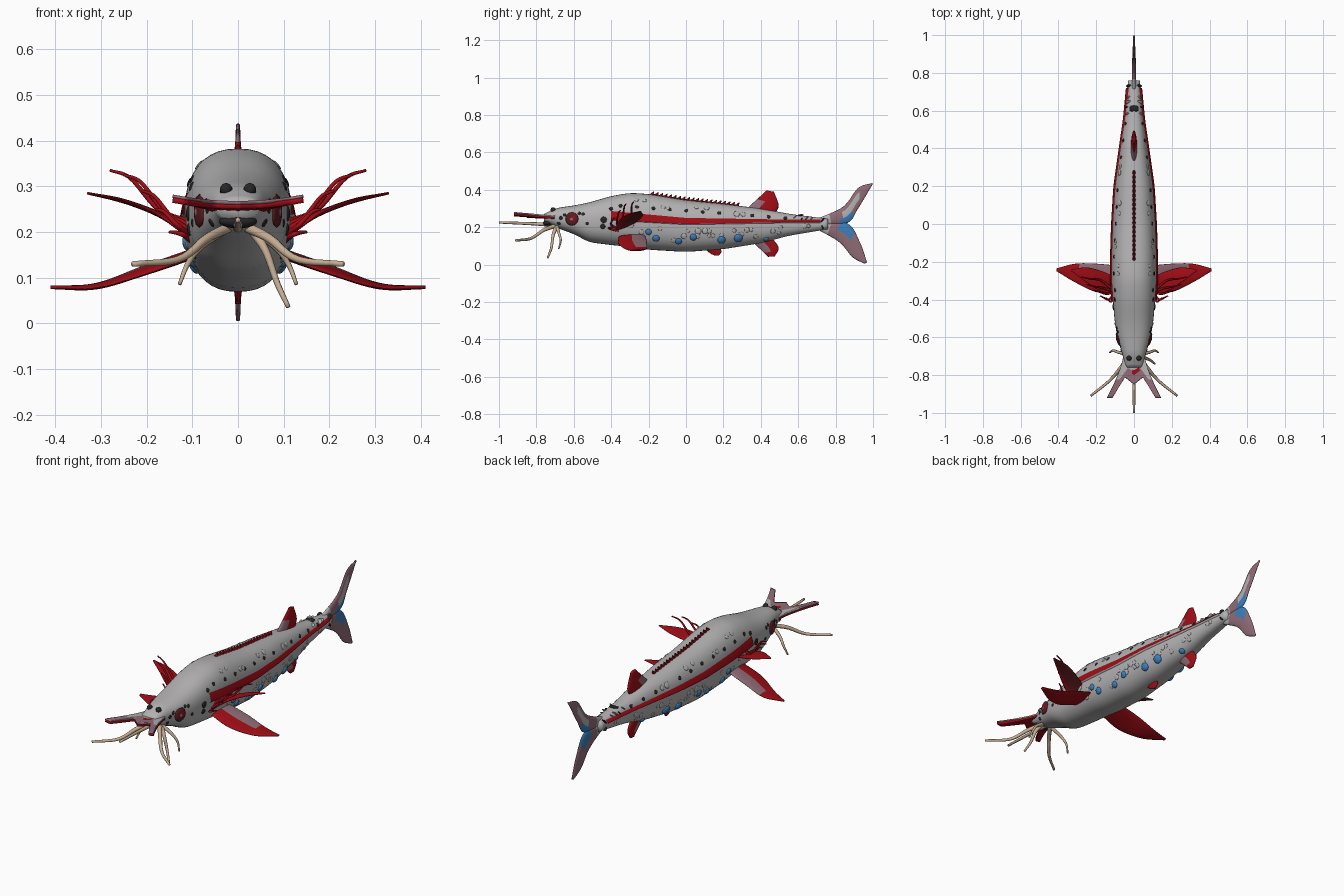
import bpy, bmesh, math, random
from mathutils import Vector, Matrix

random.seed(4)
if "Cube" in bpy.data.objects:
    bpy.data.objects.remove(bpy.data.objects["Cube"])


def material(name, r, g, b):
    m = bpy.data.materials.new(name)
    m.use_nodes = True
    m.diffuse_color = (r, g, b, 1)
    bsdf = next(n for n in m.node_tree.nodes if n.type == 'BSDF_PRINCIPLED')
    bsdf.inputs["Base Color"].default_value = (r, g, b, 1)
    return m


GREY = material("skin grey", .45, .44, .445)
RED = material("fin red", .35, .004, .008)
DARK = material("dark red", .11, .012, .015)
MAUVE = material("mauve", .28, .15, .18)
BLUE = material("spot blue", .045, .21, .5)
BLACK = material("spot black", .02, .02, .022)
BEIGE = material("barbel beige", .58, .43, .3)

# Body stations: y, top, bottom, half width
STATIONS = [(-.76, .265, .235, .045), (-.71, .3, .205, .056), (-.66, .308, .185, .07),
            (-.6, .316, .165, .088), (-.52, .332, .12, .102), (-.4, .367, .105, .112),
            (-.3, .384, .095, .117), (-.2, .378, .08, .118), (0, .345, .068, .112),
            (.2, .325, .083, .1), (.4, .3, .115, .072), (.55, .272, .155, .05),
            (.76, .245, .19, .03)]


def station(y):
    y = min(max(y, STATIONS[0][0]), STATIONS[-1][0])
    for a, b in zip(STATIONS, STATIONS[1:]):
        if y <= b[0]:
            return Vector(a[1:]).lerp(Vector(b[1:]), (y - a[0]) / (b[0] - a[0]))


def profile(y):
    return sum((station(y + k * .015) for k in range(-2, 3)), Vector()) / 5


def power(v):
    return math.copysign(abs(v) ** .85, v)


def surf(y, angle, out=0):
    top, low, w = profile(y)
    c, s = math.cos(angle), math.sin(angle)
    return Vector(((w + out) * power(c), y,
                   (top + low) / 2 + ((top - low) / 2 + out) * power(s)))


def angle_at(y, z):
    top, low, w = profile(y)
    s = max(-1, min(1, (2 * z - top - low) / (top - low)))
    return math.asin(math.copysign(abs(s) ** (1 / .85), s))


def finish(bm, name, mats, smooth=True):
    me = bpy.data.meshes.new(name)
    bmesh.ops.recalc_face_normals(bm, faces=bm.faces)
    bm.to_mesh(me)
    bm.free()
    ob = bpy.data.objects.new(name, me)
    bpy.context.collection.objects.link(ob)
    for m in mats:
        me.materials.append(m)
    for p in me.polygons:
        p.use_smooth = smooth
    return ob


def grid(name, rows, mats, rule=None, closed=False, caps=False, thick=0):
    """Loft rows of points; rule(u, v) picks the colour of each face."""
    bm = bmesh.new()
    vs = [[bm.verts.new(p) for p in row] for row in rows]
    n, m = len(vs), len(vs[0])
    for i in range(n - 1):
        for j in range(m if closed else m - 1):
            k = (j + 1) % m
            f = bm.faces.new((vs[i][j], vs[i][k], vs[i + 1][k], vs[i + 1][j]))
            if rule:
                f.material_index = rule((i + .5) / (n - 1), (j + .5) / (m if closed else m - 1))
    if caps:
        bm.faces.new(vs[0])
        bm.faces.new(vs[-1])
    ob = finish(bm, name, mats)
    if thick:
        mod = ob.modifiers.new("thickness", 'SOLIDIFY')
        mod.thickness, mod.offset = thick, 0
    return ob


def path(points, n):
    """Smooth curve through a few points."""
    p = [Vector(q) for q in points]
    p = [2 * p[0] - p[1]] + p + [2 * p[-1] - p[-2]]
    out = []
    for i in range(n + 1):
        t = i / n * (len(p) - 3)
        k = min(int(t), len(p) - 4)
        t -= k
        a, b, c, d = p[k:k + 4]
        out.append(.5 * (2 * b + (c - a) * t + (2 * a - 5 * b + 4 * c - d) * t * t
                         + (3 * b - a - 3 * c + d) * t ** 3))
    return out


def fin(name, lead, trail, mats, rule, thick=.02, side=1):
    """Lens-section fin, thinning to its tip; rule takes span, chord and upper side."""
    flip = Vector((side, 1, 1))
    a, b = path(lead, 20), path(trail, 20)
    rows = []
    for i in range(21):
        span = a[min(i + 1, 20)] + b[min(i + 1, 20)] - a[max(i - 1, 0)] - b[max(i - 1, 0)]
        normal = span.cross(b[min(i, 19)] - a[min(i, 19)]).normalized()
        half = thick / 2 * (1 - .65 * i / 20)
        rows.append([(a[i].lerp(b[i], (1 - math.cos(t)) / 2) + normal * half * math.sin(t)) * flip
                     for t in (j * math.tau / 24 for j in range(24))])
    return grid(name, rows, mats, lambda u, v: int(rule(u, (1 - math.cos(v * math.tau)) / 2, v < .5)),
                closed=True, caps=True)


def flat_fin(name, lead, trail, mats, rule, thick=.026):
    return fin(name, [(0, *p) for p in lead], [(0, *p) for p in trail], mats, rule, thick)


def tube(name, points, mat, r0, r1, side=1):
    pts = [p * Vector((side, 1, 1)) for p in path(points, 16)]
    rows = []
    for i, p in enumerate(pts):
        d = pts[min(i + 1, 16)] - pts[max(i - 1, 0)]
        q = d.to_track_quat('Z', 'Y')
        r = r0 + (r1 - r0) * i / 16
        rows.append([p + q @ Vector((r * math.cos(a), r * math.sin(a), 0))
                     for a in (k * math.tau / 8 for k in range(8))])
    return grid(name, rows, [mat], closed=True, caps=True)


def spots(name, mat, items, height=.4):
    """Low domes on both flanks at (y, z, radius)."""
    bm = bmesh.new()
    for y, z, r in items:
        a = angle_at(y, z)
        p = surf(y, a)
        n = (surf(y + .01, a) - surf(y - .01, a)).cross(surf(y, a - .05) - surf(y, a + .05))
        if n.dot(Vector((math.cos(a), 0, math.sin(a)))) < 0:
            n = -n
        for side in (1, -1):
            flip = Vector((side, 1, 1))
            mtx = (Matrix.Translation(p * flip) @ (n * flip).to_track_quat('Z', 'Y').to_matrix().to_4x4()
                   @ Matrix.Diagonal((r, r, r * height, 1)))
            bmesh.ops.create_uvsphere(bm, u_segments=12, v_segments=8, radius=1, matrix=mtx)
    return finish(bm, name, [mat])


# Body
grid("body", [[surf(-.76 + 1.52 * i / 80, j * math.tau / 40) for j in range(40)]
              for i in range(81)], [GREY], closed=True, caps=True)

# Forked snout plate: grey and mauve above, red below
for layer, lift in (("top", .008), ("underside", 0)):
    rows = []
    for i in range(19):
        u = i / 18
        row = []
        for j in range(-20, 21):
            v = j / 20
            w = .058 + .085 * u ** 1.4
            lobe = .035 * max(0, 1 - abs(v) / .3) + .105 * max(0, min(1, (abs(v) - .35) / .45))
            row.append(Vector((w * v, -.7 - (.115 + lobe) * u, .25 + .014 * u * v * v + .006 * u + lift)))
        rows.append(row)
    top = layer == "top"
    grid("snout_" + layer, rows, [GREY, MAUVE, RED],
         (lambda u, v: 2 if .5 < u < .65 and .45 < v < .65 else int(u > .55))
         if top else (lambda u, v: 2), thick=.008 if top else .012)

# Eyes, cheeks and mouth
spots("eyes", BLACK, [(-.71, .292, .014)], 1.1)
spots("cheek_rings", DARK, [(-.61, .245, .036)], .25)
spots("cheek_patches", RED, [(-.605, .248, .026)], .36)
spots("cheek_centres", MAUVE, [(-.61, .243, .016)], .65)
bm = bmesh.new()
bmesh.ops.create_uvsphere(bm, u_segments=16, v_segments=10, radius=1, matrix=Matrix.Translation(
    (0, -.74, .223)) @ Matrix.Diagonal((.042, .025, .015, 1)))
finish(bm, "mouth", [BLACK])

# Barbels
tube("centre_barbel", [(0, -.69, .21), (0, -.8, .218), (0, -1, .226)], BEIGE, .012, .006)
for side, tag in ((1, "left"), (-1, "right")):
    tube(tag + "_long_barbel", [(.02, -.69, .21), (.07, -.76, .185), (.13, -.83, .14),
                                (.23, -.91, .13)], BEIGE, .012, .006, side)
    tube(tag + "_short_barbel", [(.03, -.69, .205), (.08, -.68, .17), (.11, -.67, .13),
                                 (.128, -.68, .085)], BEIGE, .01, .004, side)
    # Pectoral fin, with a mauve patch on its upper side
    fin(tag + "_pectoral_fin",
        [(.09, -.36, .15), (.2, -.36, .11), (.31, -.31, .078), (.41, -.25, .078)],
        [(.09, -.22, .16), (.2, -.21, .125), (.31, -.21, .085), (.41, -.235, .08)],
        [RED, MAUVE], lambda u, v, upper: upper and u < .6 and v > .45, .022, side)
    # Upper gill fin and its strands
    fin(tag + "_gill_fin",
        [(.1, -.38, .18), (.17, -.36, .235), (.25, -.31, .27), (.33, -.25, .285)],
        [(.1, -.28, .22), (.17, -.25, .24), (.25, -.23, .265), (.33, -.24, .285)],
        [RED, DARK], lambda u, v, upper: not upper and v > .3, .016, side)
    for k, (x, y, z) in enumerate([(.28, -.28, .335), (.25, -.32, .325), (.21, -.35, .29),
                                   (.18, -.38, .25), (.15, -.39, .2)]):
        tube(f"{tag}_gill_strand_{k}", [(.1, -.36, .22 - k * .01), (.1 + (x - .1) * .4, y - .02, .19 + (z - .19) * .4),
             (.1 + (x - .1) * .75, y - .01, .19 + (z - .19) * .88), (x, y, z)], RED, .007, .003, side)
    # Lateral stripe on a ledge that faces slightly upward, with a grey lip below
    rows = []
    for i in range(61):
        y = -.4 + 1.12 * i / 60
        mid = .233 + .03 * max(0, -y / .4)
        half = .008 + .015 * max(0, 1 - (y + .4) / .9)
        row = [surf(y, angle_at(y, mid + half * (1 - j / 3)), .002 + .0013 * j) for j in range(7)]
        row.append(surf(y, angle_at(y, mid - half - .004), -.003))
        rows.append([p * Vector((side, 1, 1)) for p in row])
    grid(tag + "_stripe", rows, [RED, GREY], lambda u, v: int(v > .86))
tube("low_barbel", [(.03, -.69, .205), (.06, -.71, .16), (.085, -.72, .09), (.11, -.74, .036)],
     BEIGE, .011, .005)

# Tail lobes
flat_fin("upper_tail_lobe", [(.7, .245), (.84, .31), (.92, .41), (.997, .437)],
         [(.7, .215), (.86, .222), (.92, .3), (.998, .43)], [MAUVE, BLUE, GREY],
         lambda u, v, _: 1 if v > .6 and .25 < u < .5 else 2 * (u < .17 or (.3 < u < .7 and .3 < v < .6)))
flat_fin("lower_tail_lobe", [(.7, .19), (.82, .12), (.89, .04), (.955, .005)],
         [(.7, .215), (.86, .222), (.93, .12), (.968, .012)], [MAUVE, BLUE, GREY],
         lambda u, v, _: 1 if v > .55 and .24 < u < .48 else 2 * (u < .17))

# Dorsal, anal and pelvic fins
flat_fin("dorsal_fin", [(.32, .295), (.38, .35), (.43, .397)], [(.48, .275), (.495, .32), (.47, .39)],
         [RED, MAUVE], lambda u, v, _: u < .5 and v < .35, .036)
flat_fin("anal_fin", [(.35, .125), (.4, .08), (.44, .042)], [(.46, .145), (.495, .09), (.475, .045)],
         [RED, MAUVE], lambda u, v, _: u < .7 and v < .5, .03)
flat_fin("pelvic_fin", [(.1, .085), (.13, .06), (.155, .048)], [(.18, .09), (.19, .07), (.175, .048)],
         [RED], lambda u, v, _: 0, .022)

# Back spines on a low ridge
bm = bmesh.new()
for i in range(20):
    y = -.18 + i * .024
    mtx = Matrix.Translation((0, y, profile(y)[0] + .004)) @ Matrix.Rotation(-.6, 4, 'X')
    bmesh.ops.create_cone(bm, segments=8, radius1=.013, radius2=.002, depth=.03, cap_ends=True, matrix=mtx)
finish(bm, "back_spines", [RED], False)
tube("back_ridge", [(0, y, profile(y)[0] - .001) for y in (-.19, -.05, .1, .28)], DARK, .006, .006)

# Skin spots and bumps
spots("black_spots", BLACK, [(-.35 + i * .088, .315 - .0065 * i, .01) for i in range(12)]
      + [(-.44, .24, .017), (-.445, .205, .014), (-.4, .3, .011), (-.55, .27, .009), (-.53, .22, .009),
         (-.65, .265, .009), (-.67, .25, .01), (-.68, .22, .01), (-.57, .275, .009),
         (.73, .238, .015), (.73, .2, .012), (.61, .264, .018)], .3)
spots("blue_spots", BLUE, [(-.2, .175, .017), (-.16, .14, .019), (-.04, .125, .018), (.04, .147, .019),
                           (.19, .132, .022), (.28, .142, .024), (.43, .135, .016)], .5)
bumps = []
for i in range(40):
    y = random.uniform(-.3, .7)
    top, low, w = profile(y)
    bumps.append((y, low + (top - low) * random.choice((.2, .3, .4, .8, .88)), random.uniform(.01, .017)))
spots("skin_bumps", GREY, bumps, .25)
